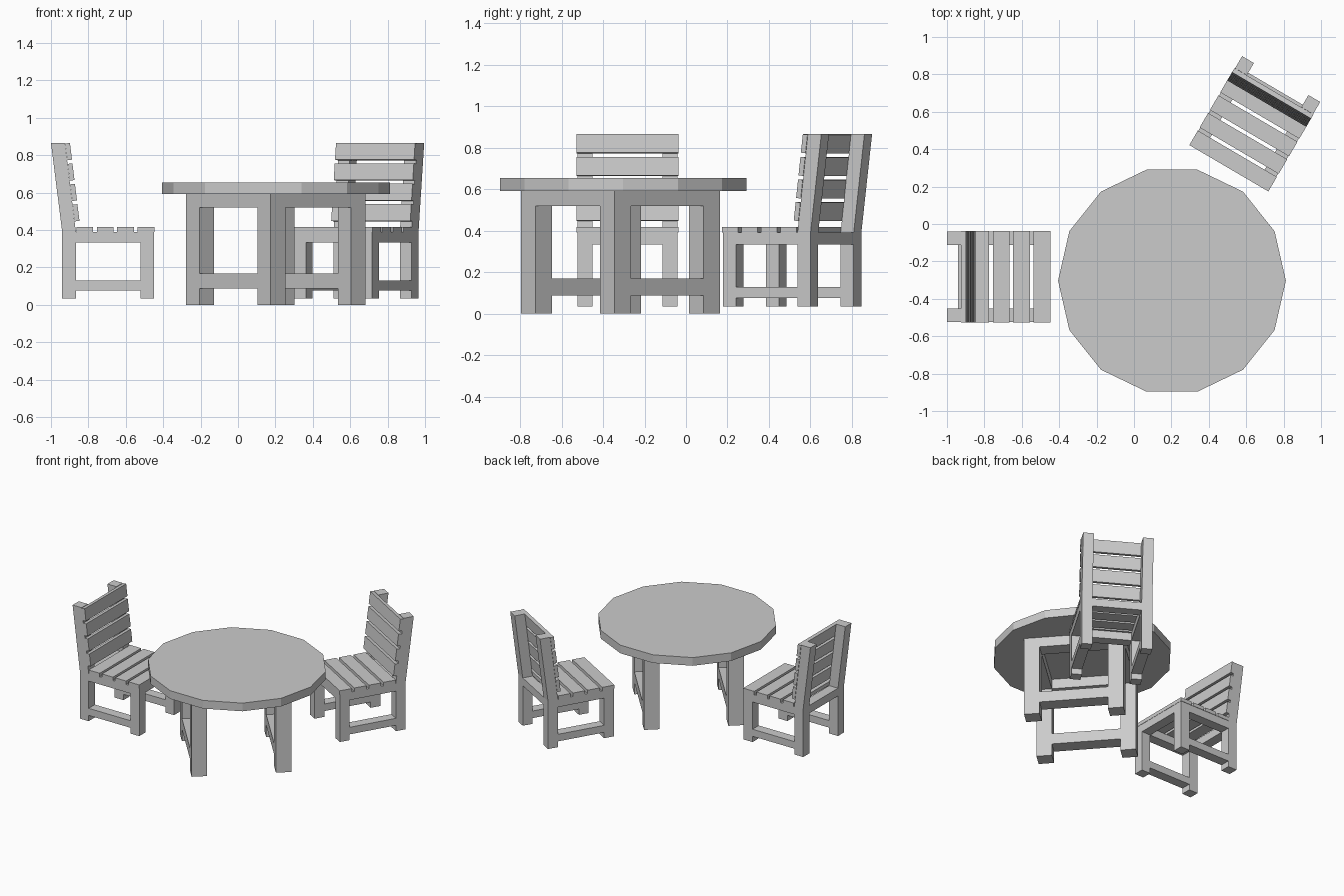
import bpy, bmesh, math
from mathutils import Matrix, Vector

if "Cube" in bpy.data.objects:
    bpy.data.objects.remove(bpy.data.objects["Cube"])


def make_object(name, bm, matrix):
    bm.transform(matrix)
    bmesh.ops.recalc_face_normals(bm, faces=bm.faces)
    mesh = bpy.data.meshes.new(name)
    bm.to_mesh(mesh)
    bm.free()
    obj = bpy.data.objects.new(name, mesh)
    bpy.context.collection.objects.link(obj)
    return obj


def box(name, lo, hi, matrix, tilt=0.0):
    """Box between two corners, optionally leaned about its own y axis."""
    lo, hi = Vector(lo), Vector(hi)
    bm = bmesh.new()
    bmesh.ops.create_cube(bm, size=1)
    bmesh.ops.scale(bm, vec=hi - lo, verts=bm.verts)
    local = Matrix.Translation((lo + hi) / 2) @ Matrix.Rotation(tilt, 4, 'Y')
    return make_object(name, bm, matrix @ local)


def extruded(name, profile, y0, y1, matrix):
    """Side profile (x, z) extruded from y0 to y1."""
    bm = bmesh.new()
    face = bm.faces.new([bm.verts.new((x, y0, z)) for x, z in profile])
    out = bmesh.ops.extrude_face_region(bm, geom=[face])
    verts = [g for g in out['geom'] if isinstance(g, bmesh.types.BMVert)]
    bmesh.ops.translate(bm, vec=(0, y1 - y0, 0), verts=verts)
    return make_object(name, bm, matrix)


def chair(label, front_centre, angle):
    """Chair facing local +x, origin under the middle of the seat's front edge."""
    m = Matrix.Translation((*front_centre, 0)) @ Matrix.Rotation(math.radians(angle), 4, 'Z')
    w, t, floor, top = 0.242, 0.073, 0.033, 0.39
    back, front = -0.493, -0.002
    post = [(back, floor), (back + t, floor), (back + t, top), (-0.478, 0.865),
            (-0.553, 0.865), (back, top)]
    for side, y0 in (("left", w - t), ("right", -w)):
        y1 = y0 + t
        extruded(f"{label}_{side}_back_post", post, y0, y1, m)
        box(f"{label}_{side}_front_leg", (front - t, y0, floor), (front, y1, top), m)
        for part, z0, z1 in (("seat_rail", 0.332, top), ("lower_rail", 0.076, 0.129)):
            box(f"{label}_{side}_{part}", (back + t, y0, z0), (front - t, y1, z1), m)
    # cross rails under the seat
    for part, x in (("front", front - t), ("back", back)):
        box(f"{label}_{part}_cross_rail", (x, t - w, 0.332), (x + t, w - t, top), m)
    # seat and back slats
    for i in range(4):
        x = -0.109 * i
        box(f"{label}_seat_slat_{i + 1}", (x - 0.09, -0.245, top), (x, 0.245, 0.417), m)
        z = 0.819 - 0.109 * i
        x = back + t - 0.122 * (z - top) + 0.0135
        box(f"{label}_back_slat_{i + 1}", (x - 0.013, -0.245, z - 0.045),
            (x + 0.013, 0.245, z + 0.045), m, -0.1215)


# chairs
chair("left_chair", (-0.447, -0.282), 0)
chair("back_chair", (0.507, 0.298), -120.4)

# table top: fourteen-sided disc
bm = bmesh.new()
bmesh.ops.create_cone(bm, cap_ends=True, segments=14, radius1=0.609, radius2=0.609, depth=0.061)
bm.verts.ensure_lookup_table()
v = bm.verts[0].co
turn = Matrix.Rotation(-math.atan2(v.y, v.x), 4, 'Z')
make_object("table_top", bm, Matrix.Translation((0.203, -0.303, 0.6225)) @ turn)

# table base: square of legs, aprons all round, lower rails on two sides
base = Matrix.Translation((0.203, -0.316, 0)) @ Matrix.Rotation(math.radians(-48.4), 4, 'Z')
outer, leg, under = 0.34, 0.106, 0.592
inner = outer - leg
for i in range(4):
    m = base @ Matrix.Rotation(i * math.pi / 2, 4, 'Z')
    box(f"table_leg_{i + 1}", (inner, inner, 0), (outer, outer, under), m)
    box(f"table_apron_{i + 1}", (-inner, inner, 0.519), (inner, outer, under), m)
    if i % 2 == 0:
        box(f"table_lower_rail_{i + 1}", (-inner, inner, 0.088), (inner, outer, 0.168), m)
